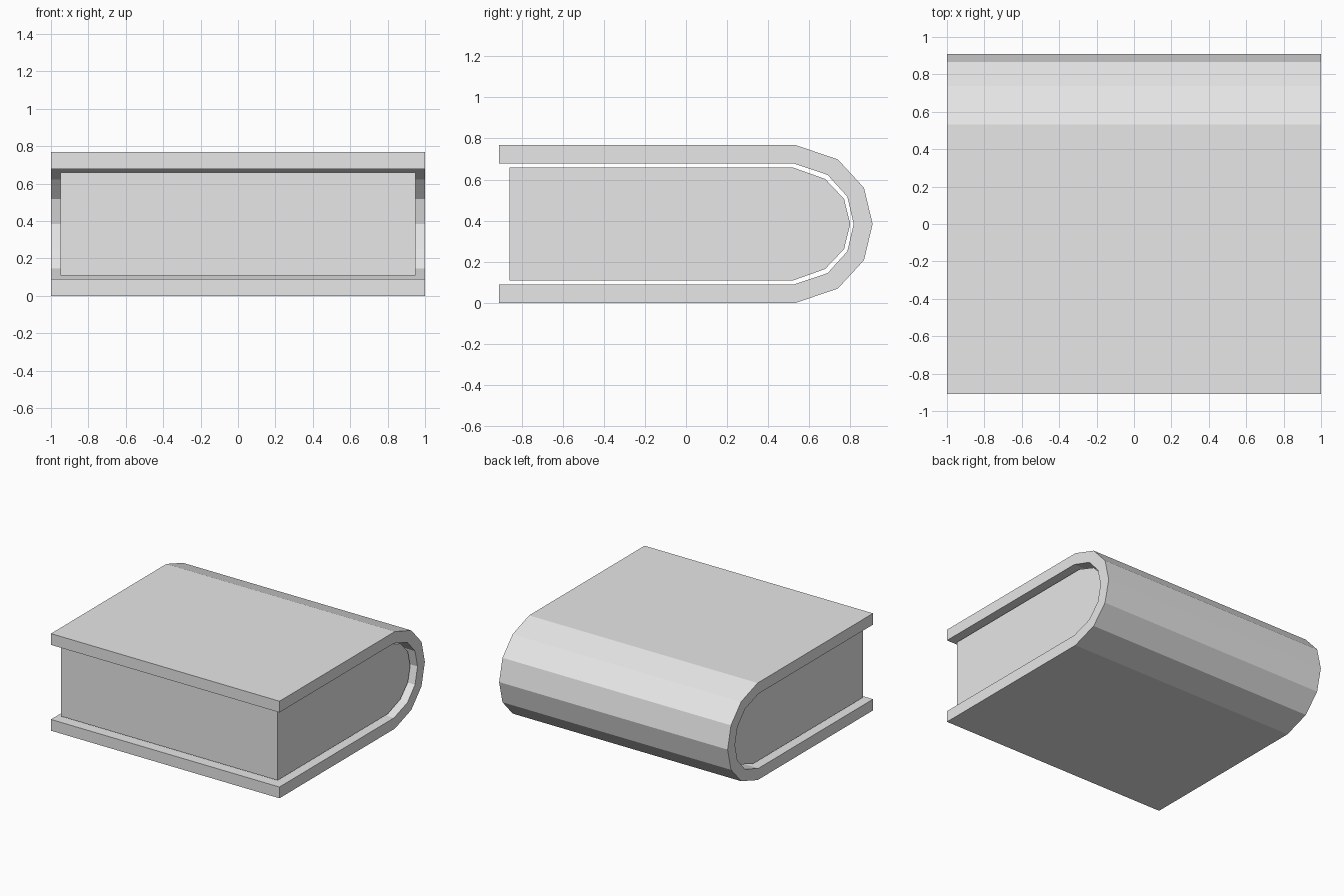
import bpy
import bmesh

cube = bpy.data.objects.get("Cube")
if cube:
    bpy.data.objects.remove(cube, do_unlink=True)

MID = 0.384  # height of the symmetry plane

grey = bpy.data.materials.new("light_grey")
grey.use_nodes = True
colour = (0.8, 0.8, 0.8, 1)
grey.diffuse_color = colour
grey.node_tree.nodes["Principled BSDF"].inputs["Base Color"].default_value = colour


def arch(half):
    """Lower half of a rounded path (y, height from middle), mirrored upward."""
    return half + [(y, -h) for y, h in reversed(half) if h != 0]


def extrude_profile(name, outline, half_width):
    """Flat-shaded prism along x from a closed y-z outline."""
    bm = bmesh.new()
    face = bm.faces.new([bm.verts.new((-half_width, y, MID + h)) for y, h in outline])
    result = bmesh.ops.extrude_face_region(bm, geom=[face])
    verts = [v for v in result["geom"] if isinstance(v, bmesh.types.BMVert)]
    bmesh.ops.translate(bm, verts=verts, vec=(2 * half_width, 0, 0))
    bmesh.ops.recalc_face_normals(bm, faces=bm.faces)
    mesh = bpy.data.meshes.new(name)
    bm.to_mesh(mesh)
    bm.free()
    mesh.materials.append(grey)
    obj = bpy.data.objects.new(name, mesh)
    bpy.context.collection.objects.link(obj)
    return obj


# Cover: both boards and the rounded spine as one bent sheet
outer = arch([(-0.91, -0.384), (0.533, -0.384), (0.739, -0.314),
              (0.866, -0.176), (0.908, 0)])
inner = arch([(-0.91, -0.295), (0.522, -0.295), (0.689, -0.239),
              (0.785, -0.133), (0.816, 0)])
extrude_profile("cover", outer + inner[::-1], 1.0)

# Page block: solid, set back from the cover edges
pages = arch([(-0.858, -0.276), (0.517, -0.276), (0.677, -0.219),
              (0.769, -0.122), (0.799, 0)])
extrude_profile("page_block", pages, 0.948)
